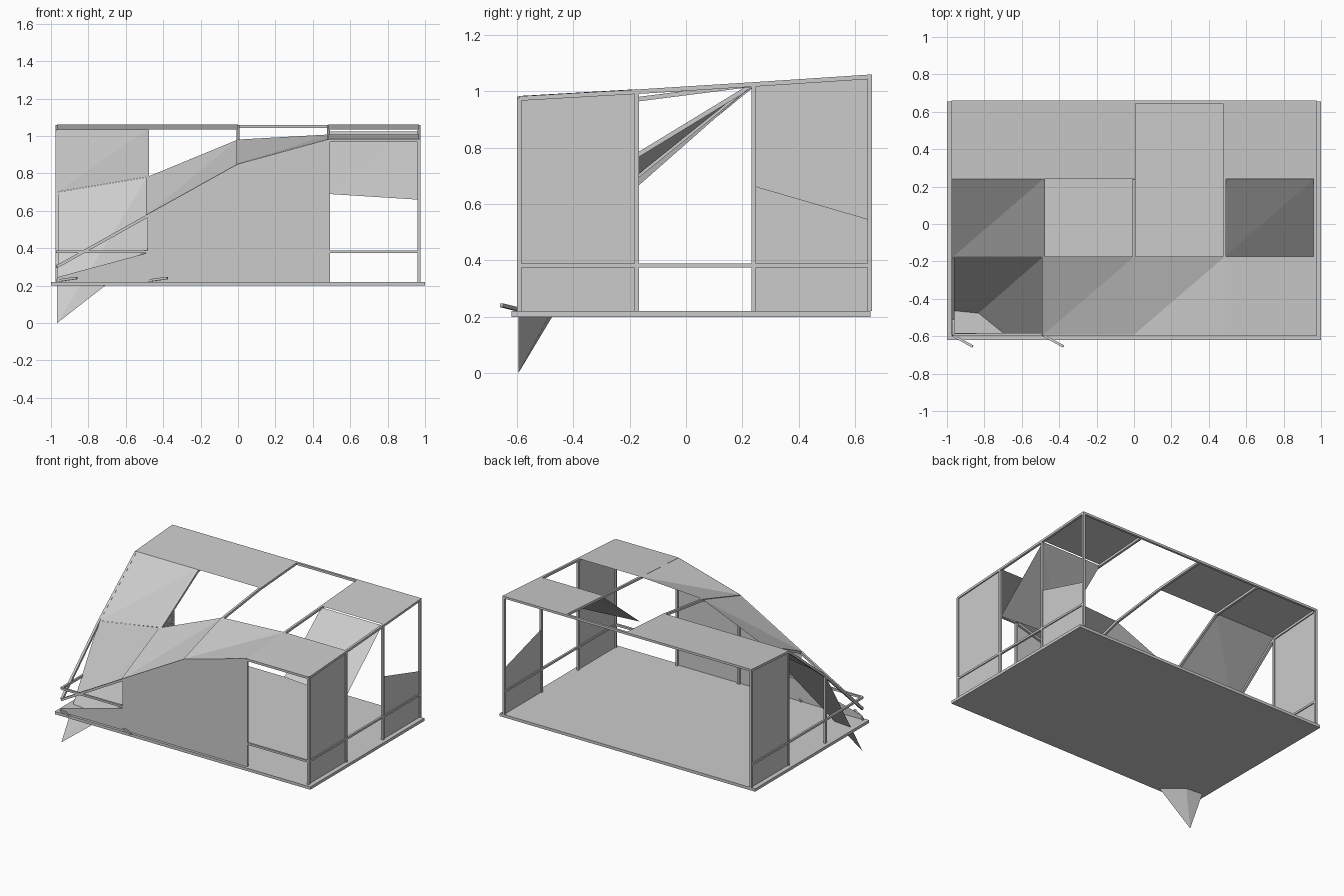
import bpy
import bmesh
from mathutils import Vector, Matrix

if "Cube" in bpy.data.objects:
    bpy.data.objects.remove(bpy.data.objects["Cube"])

S = 0.016                                # timber thickness
XS = [-0.967, -0.485, 0.0, 0.485, 0.967]  # bay lines across
YS = [-0.592, -0.175, 0.24, 0.652]        # bay lines front to back
FLOOR = 0.22
RAIL = 0.382
# roof heights per row, front to back: front left corner has sagged
ROOF = [[0.31, 0.58, 0.85, 0.983, 0.983],
        [0.70, 0.78, 0.98, 1.007, 1.007],
        [1.033] * 5,
        [1.06] * 5]


def finish(name, bm):
    mesh = bpy.data.meshes.new(name)
    bm.to_mesh(mesh)
    bm.free()
    ob = bpy.data.objects.new(name, mesh)
    bpy.context.collection.objects.link(ob)
    return ob


def beam(name, a, b, s=S):
    """Square timber running from a to b."""
    a, b = Vector(a), Vector(b)
    d = b - a
    z = d.normalized()
    side = z.cross(Vector((0, 0, 1)))
    x = side.normalized() if side.length > 0.01 else Vector((1, 0, 0))
    y = z.cross(x)
    rot = Matrix((x, y, z)).transposed().to_4x4()
    bm = bmesh.new()
    bmesh.ops.create_cube(bm, size=1)
    scale = Matrix.Diagonal((s, s, d.length, 1))
    bm.transform(Matrix.Translation((a + b) / 2) @ rot @ scale)
    return finish(name, bm)


def panel(name, pts):
    """Thin sheet; four corners, split on the first-third diagonal."""
    bm = bmesh.new()
    v = [bm.verts.new(p) for p in pts]
    bm.faces.new((v[0], v[1], v[2]))
    bm.faces.new((v[0], v[2], v[3]))
    return finish(name, bm)


def node(i, j, dz=-S / 2):
    return (XS[i], YS[j], ROOF[j][i] + dz)


# floor slab
bm = bmesh.new()
bmesh.ops.create_cube(bm, size=1)
bm.transform(Matrix.Translation((0, 0.018, 0.21)) @ Matrix.Diagonal((2, 1.275, 0.02, 1)))
finish("floor_slab", bm)

# rafters follow the sagging roof
for i in range(5):
    for j in range(3):
        beam(f"rafter_{i}_{j}", node(i, j), node(i, j + 1))

# front and back top beams
for i in range(4):
    beam(f"front_top_beam_{i}", node(i, 0), node(i + 1, 0))
beam("back_top_beam", (-0.975, YS[3], 1.052), (0.975, YS[3], 1.052))

# standing posts
for i, j in [(4, 0), (4, 1), (4, 2), (4, 3), (3, 0), (2, 0), (0, 1), (0, 2), (0, 3)]:
    beam(f"post_{i}_{j}", (XS[i], YS[j], FLOOR), node(i, j))

# mid rails on front and both sides
beam("front_rail", (XS[0], YS[0], RAIL), (XS[4], YS[0], RAIL), 0.014)
for name, x in (("left_rail", XS[0]), ("right_rail", XS[4])):
    beam(name, (x, YS[0], RAIL), (x, YS[3], RAIL), 0.014)

# snapped post stubs poking out over the front edge
for k, x in enumerate((-0.97, -0.485)):
    beam(f"broken_post_{k}", (x, -0.595, 0.226), (x + 0.108, -0.655, 0.241), 0.013)

# roof sheets still on the frame
for i, j in [(0, 2), (1, 2), (3, 2), (0, 1), (1, 0), (2, 0), (3, 0)]:
    panel(f"roof_sheet_{i}_{j}", [node(i, j, .001), node(i + 1, j, .001),
                                  node(i + 1, j + 1, .001), node(i, j + 1, .001)])

# roof sheet hanging from its rear edge
panel("hanging_roof_sheet", [(XS[3], YS[1], 0.69), (0.96, YS[1], 0.66),
                             (0.96, YS[2], 1.025), (XS[3], YS[2], 1.025)])

# fallen roof sheet at the collapsed corner
panel("fallen_roof_sheet", [(XS[0], -0.595, 0.0), (XS[1], -0.595, 0.375),
                            (XS[1], YS[1], 0.78), (XS[0], YS[1], 0.70)])

# front wall sheets, the left one torn low
for i, (za, zb) in enumerate([(0.245, 0.375), (0.58, 0.85), (0.85, 0.983)]):
    panel(f"front_wall_sheet_{i}", [(XS[i], -0.601, FLOOR), (XS[i + 1], -0.601, FLOOR),
                                    (XS[i + 1], -0.601, zb), (XS[i], -0.601, za)])

# side wall sheets
for name, x, j, za, zb in [("right_front_wall", XS[4], 0, 0.98, 1.0),
                           ("right_torn_wall", XS[4], 2, 0.665, 0.545),
                           ("left_rear_wall", XS[0], 2, 1.03, 1.055)]:
    pts = [(x, YS[j], FLOOR), (x, YS[j + 1], FLOOR), (x, YS[j + 1], zb), (x, YS[j], za)]
    panel(name, pts if x > 0 else pts[::-1])
